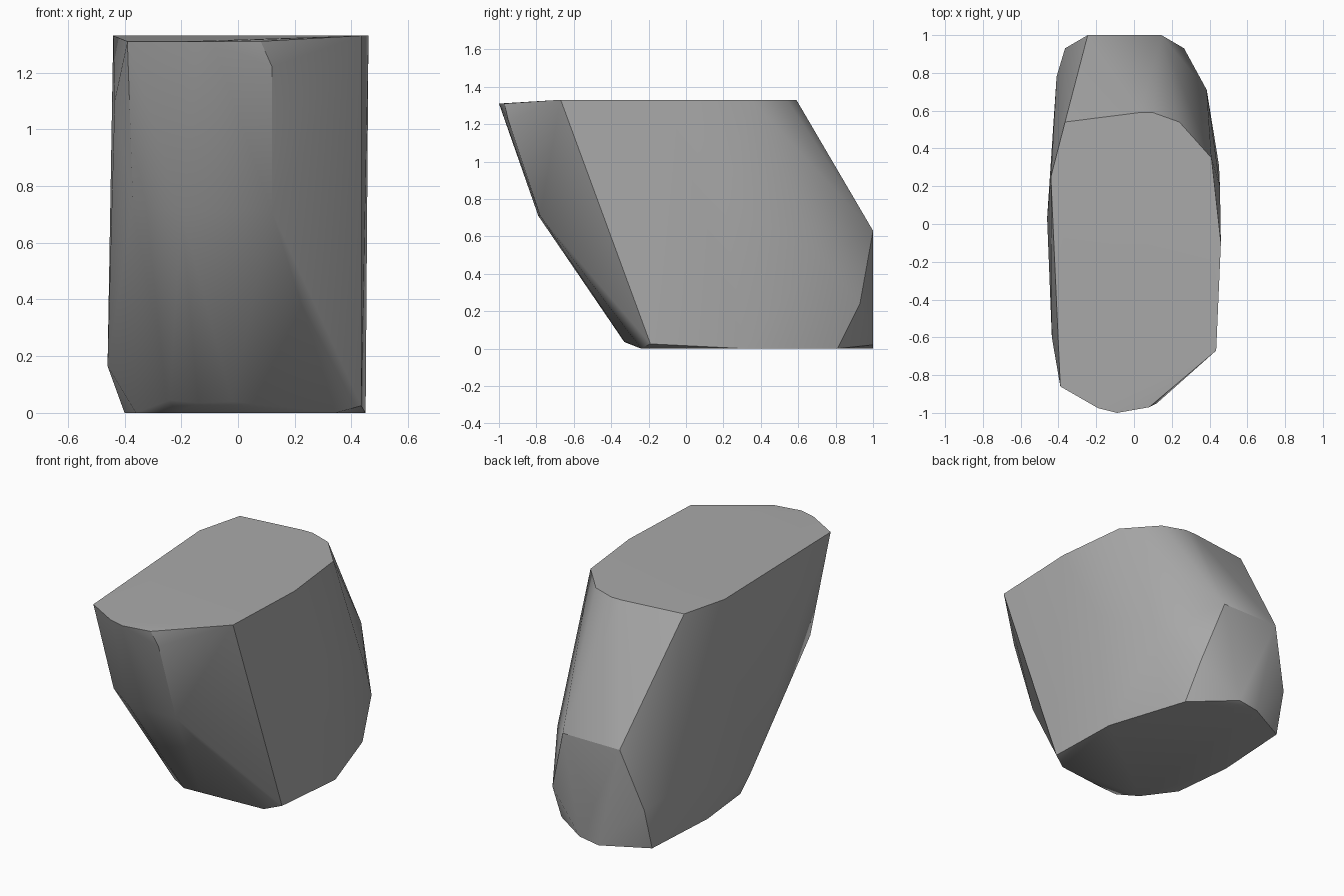
import bpy
import bmesh
import math

cube = bpy.data.objects.get("Cube")
if cube:
    bpy.data.objects.remove(cube, do_unlink=True)

# One plain stone colour
stone = bpy.data.materials.new("stone grey")
stone.use_nodes = True
grey = (0.4, 0.4, 0.4, 1)
stone.diffuse_color = grey
stone.node_tree.nodes["Principled BSDF"].inputs["Base Color"].default_value = grey

# Corner points of the boulder, grouped by region
top = [(-.44, .25, 1.33), (-.365, .54, 1.33), (.03, .59, 1.33), (.1, .59, 1.33),
       (.24, .54, 1.33), (.41, .35, 1.33), (.46, -.1, 1.33), (.435, -.67, 1.33),
       (.08, -.97, 1.31), (-.09, -1, 1.31), (-.19, -.975, 1.31), (-.39, -.86, 1.31)]
front = [(.12, -.95, 1.22), (.12, -.78, .71), (-.2, -.79, .71), (-.37, -.69, .73),
         (-.24, -.28, .045), (-.14, -.33, .035), (-.02, -.33, .04)]
back = [(-.245, 1, .63), (.145, 1, .63), (.265, .93, .24), (-.365, .93, .26),
        (.03, 1, .02)]
sides = [(.385, .71, .5), (.455, .2, .8), (-.46, .03, .165), (-.41, .78, .3),
         (-.435, -.6, 1.1)]
base = [(.435, -.19, .025), (.45, .31, 0), (.287, .81, 0), (-.1, 1, 0), (-.37, .86, 0),
        (-.4, .36, 0), (-.36, -.02, 0), (-.22, -.21, 0), (.345, -.24, 0)]

# Wrap the points in a convex skin and merge the flat areas
bm = bmesh.new()
for point in top + front + back + sides + base:
    bm.verts.new(point)
hull = bmesh.ops.convex_hull(bm, input=bm.verts)
loose = [v for v in bm.verts if not v.link_faces]
bmesh.ops.delete(bm, geom=loose, context='VERTS')
bmesh.ops.dissolve_limit(bm, angle_limit=math.radians(1),
                         verts=bm.verts, edges=bm.edges)
bmesh.ops.recalc_face_normals(bm, faces=bm.faces)

mesh = bpy.data.meshes.new("boulder")
bm.to_mesh(mesh)
bm.free()
mesh.materials.append(stone)
boulder = bpy.data.objects.new("boulder", mesh)
bpy.context.collection.objects.link(boulder)

# Soft facets with the strong ridges kept crisp
bpy.ops.object.select_all(action='DESELECT')
boulder.select_set(True)
bpy.context.view_layer.objects.active = boulder
bpy.ops.object.shade_smooth_by_angle(angle=math.radians(30))
